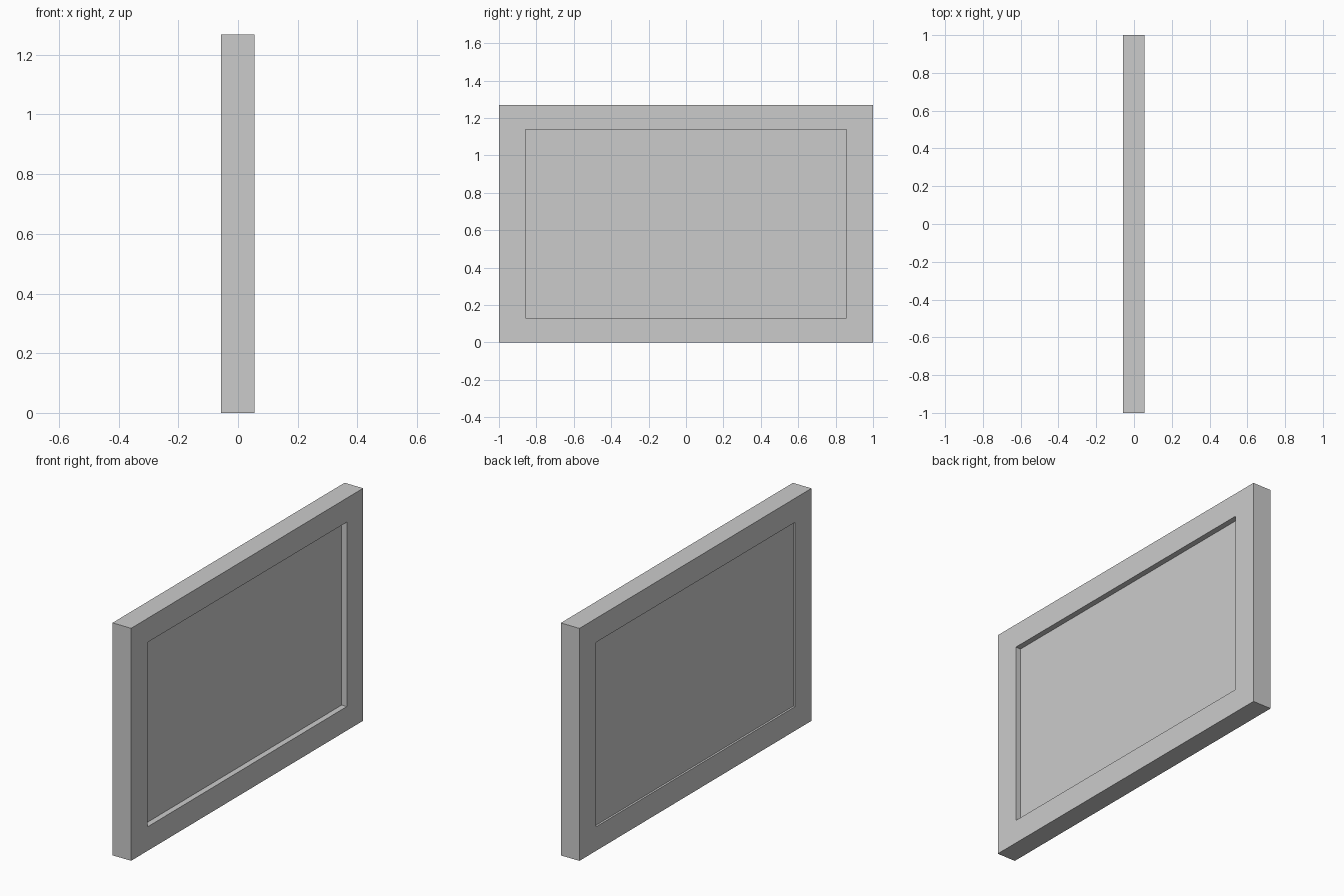
import bpy
import bmesh

if "Cube" in bpy.data.objects:
    bpy.data.objects.remove(bpy.data.objects["Cube"])

HEIGHT, X_MIN, X_MAX = 1.268, -0.057, 0.055
OPEN_Y, OPEN_Z = 0.859, 0.503      # half size of the recessed panel
MID = HEIGHT / 2

# Slab
bm = bmesh.new()
bmesh.ops.create_cube(bm, size=1)
for v in bm.verts:
    v.co = (X_MAX if v.co.x > 0 else X_MIN, v.co.y * 2, MID + v.co.z * HEIGHT)
bm.normal_update()


def recess(direction, depth):
    """Sink a rectangular panel into one broad face."""
    face = next(f for f in bm.faces if f.normal.x * direction > 0.9)
    bmesh.ops.inset_region(bm, faces=[face], thickness=0.1)
    for v in face.verts:
        v.co.y = OPEN_Y if v.co.y > 0 else -OPEN_Y
        v.co.z = MID + (OPEN_Z if v.co.z > MID else -OPEN_Z)
    # Straight walls down to the panel
    panel = bmesh.ops.extrude_discrete_faces(bm, faces=[face])["faces"][0]
    for v in panel.verts:
        v.co.x -= direction * depth
    bm.normal_update()


# Deep recess on the +x side, shallow on the -x side
recess(1, 0.031)
recess(-1, 0.011)

mesh = bpy.data.meshes.new("framed_panel")
bm.to_mesh(mesh)
bm.free()
bpy.context.collection.objects.link(bpy.data.objects.new("framed_panel", mesh))
